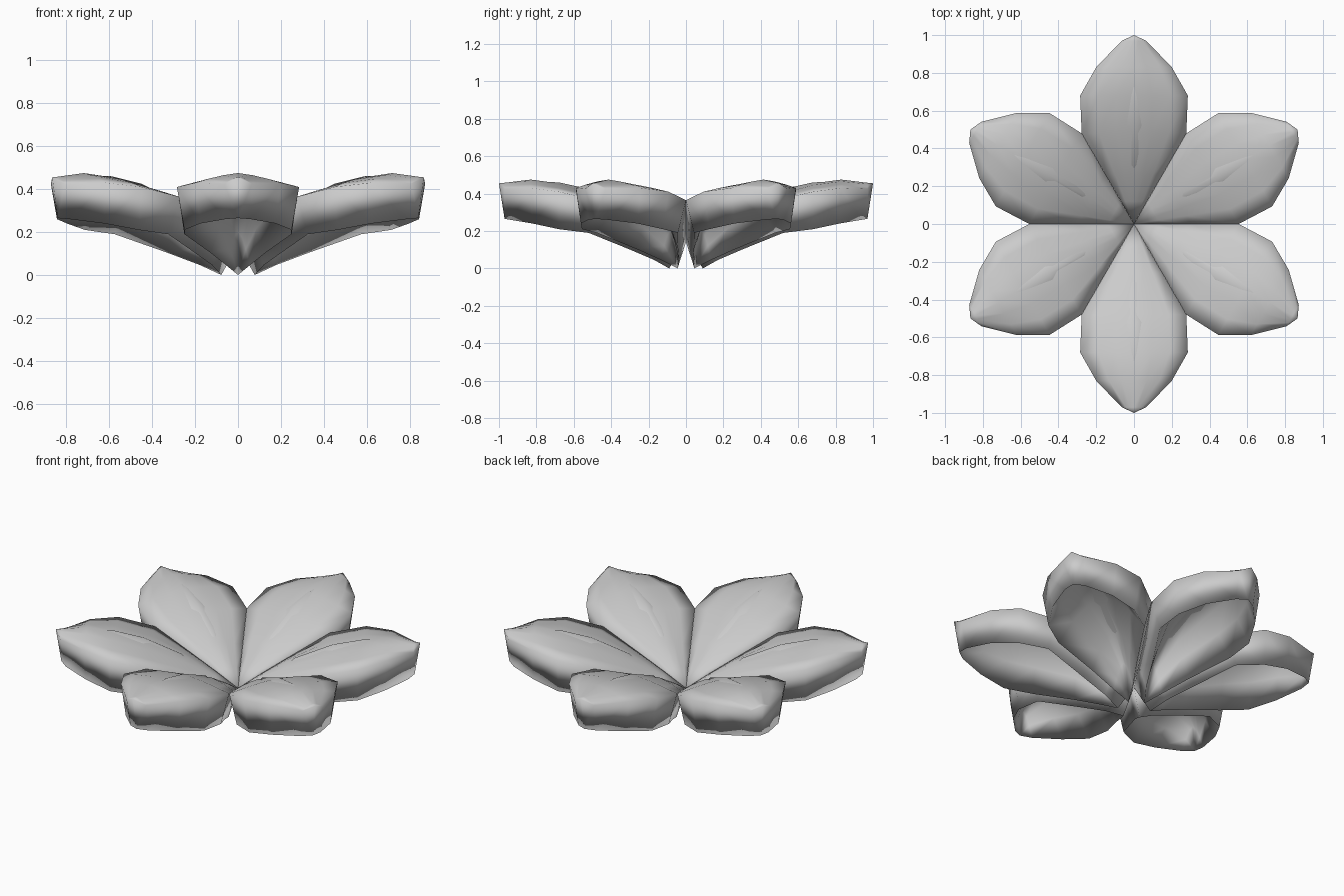
import bpy, bmesh, math
from mathutils import Matrix

cube = bpy.data.objects.get("Cube")
if cube:
    bpy.data.objects.remove(cube, do_unlink=True)

# Petal colour
grey = bpy.data.materials.new("soft_grey")
grey.use_nodes = True
colour = (0.6, 0.6, 0.6, 1)
grey.diffuse_color = colour
grey.node_tree.nodes["Principled BSDF"].inputs["Base Color"].default_value = colour

# Cross-sections along a petal: distance out, half width, height on the midline, height at the edge
TOP = [(0, 0, .14, .14), (.12, .069, .22, .20), (.26, .15, .305, .265), (.48, .277, .40, .365),
       (.68, .285, .455, .41), (.83, .2, .475, .43), (.97, .065, .458, .425), (1, 0, .455, .455)]
HOLLOW = [(.09, 0, 0, 0), (.17, .055, .20, .045), (.31, .13, .335, .105), (.52, .25, .425, .19),
          (.68, .25, .46, .21), (.82, .175, .465, .24), (.94, .06, .40, .26), (.97, 0, .265, .265)]
COLS = 6


def sheet(bm, rows, power):
    """Arched sheet of vertices, one list for each cross-section; a higher power is rounder."""
    grid = []
    us = [2 * i / COLS - 1 for i in range(COLS + 1)]
    for r, w, mid, edge in rows:
        grid.append([bm.verts.new((u * w, r, edge + (mid - edge) * (1 - abs(u) ** power))) for u in us])
    for a, b in zip(grid, grid[1:]):
        for i in range(COLS):
            bm.faces.new((a[i], a[i + 1], b[i + 1], b[i]))
    return grid


def petal_mesh():
    bm = bmesh.new()
    # Arched top, deeply hollowed underside and the rim wall between them
    top, hollow = sheet(bm, TOP, 1.4), sheet(bm, HOLLOW, 1.7)
    for k in range(len(TOP) - 1):
        for c in (0, COLS):
            bm.faces.new((top[k][c], top[k + 1][c], hollow[k + 1][c], hollow[k][c]))
    bmesh.ops.remove_doubles(bm, verts=bm.verts, dist=0.0005)
    bmesh.ops.recalc_face_normals(bm, faces=bm.faces)
    mesh = bpy.data.meshes.new("petal")
    bm.to_mesh(mesh)
    bm.free()
    mesh.shade_smooth()
    mesh.materials.append(grey)
    return mesh


# Six petals around the centre
base = petal_mesh()
for k in range(6):
    mesh = base.copy()
    mesh.transform(Matrix.Rotation(math.radians(60 * k), 4, 'Z'))
    petal = bpy.data.objects.new(f"petal_{k + 1}", mesh)
    bpy.context.collection.objects.link(petal)
